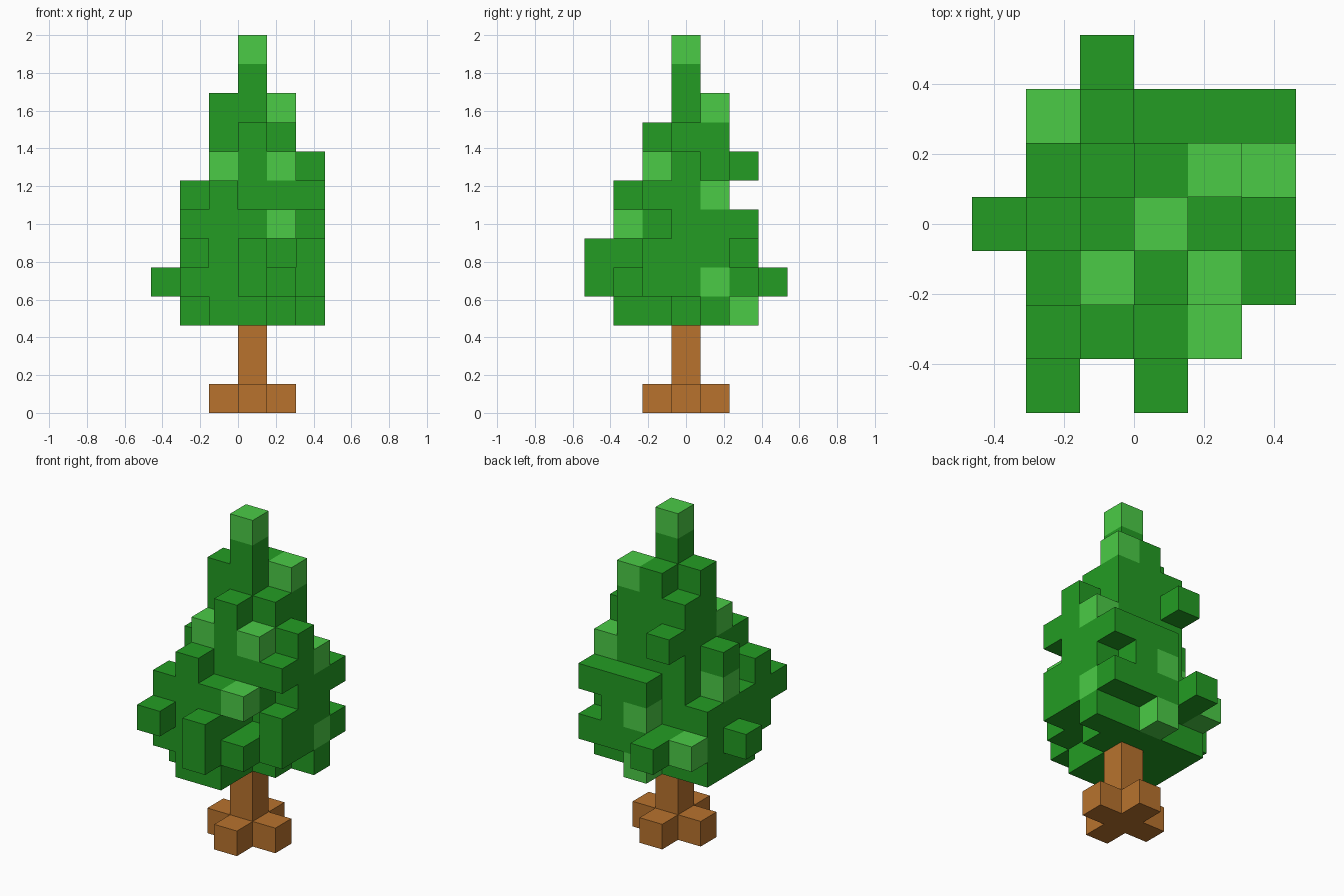
import bpy, bmesh
from mathutils import Vector

if "Cube" in bpy.data.objects:
    bpy.data.objects.remove(bpy.data.objects["Cube"])

S = 2 / 13                      # edge of one block; the tree is 13 blocks tall


def material(name, rgb):
    m = bpy.data.materials.new(name)
    m.diffuse_color = (*rgb, 1)
    m.use_nodes = True
    m.node_tree.nodes["Principled BSDF"].inputs["Base Color"].default_value = m.diffuse_color
    return m


GREEN = material("leaf green", (0.0168, 0.335, 0.0168))
LIGHT = material("light leaf green", (0.07, 0.597, 0.061))
BROWN = material("bark brown", (0.479, 0.171, 0.027))

leaves, bark = set(), set()


def layer(cells, k, first_row, *spans):
    """Fill one layer: spans of x blocks (first, last), row by row from front to back."""
    for j, (lo, hi) in enumerate(spans, first_row):
        cells.update((i, j, k) for i in range(lo, hi + 1))


# trunk with a cross-shaped foot
layer(bark, 0, -1, (0, 0), (-1, 1), (0, 0))
for k in (1, 2):
    layer(bark, k, 0, (0, 0))

# crown, bottom to top
layer(leaves, 3, -2, (-1, 0), (-2, 0), (-2, 1), (-2, 2), (0, 0))
layer(leaves, 4, -3, (0, 0), (-2, 1), (-2, 2), (-3, 2), (-2, 2), (-2, 2), (-1, -1))
layer(leaves, 5, -3, (0, 0), (-2, 0), (-2, 0), (-2, 2), (-2, 2), (0, 1))
layer(leaves, 6, -2, (-2, 1), (-1, 1), (-2, 2), (-1, 2), (0, 2))
layer(leaves, 7, -2, (-1, -1), (-1, 2), (-2, 2), (-1, 2))
layer(leaves, 8, -1, (-1, 1), (-1, 2), (-1, 1), (-1, -1))
layer(leaves, 9, -1, (0, 0), (-1, 1), (-1, 1))
layer(leaves, 10, 0, (-1, 0), (0, 1))
for k in (11, 12):
    layer(leaves, k, 0, (0, 0))
leaves |= {(-2, -3, 5), (2, -1, 5)}          # stray twigs

# sunlit blocks
sunlit = {(0, 2, 3), (2, 1, 4), (-2, 2, 4), (0, 2, 5), (1, -2, 6), (-2, 0, 6),
          (2, 1, 7), (-1, -1, 8), (1, -1, 8), (1, 1, 10), (0, 0, 12)}

solid = leaves | bark


def block_mesh(name, cells, mats, pick):
    """Skin the outside of a set of blocks, leaving out faces between neighbours."""
    bm = bmesh.new()
    corners = {}

    def corner(p):
        key = tuple(round(c * 2) for c in p)
        if key not in corners:
            corners[key] = bm.verts.new(p * S)
        return corners[key]

    for cell in sorted(cells):
        centre = Vector(cell) + Vector((0.5, 0, 0.5))
        for axis in range(3):
            for sign in (-1, 1):
                n = Vector((0, 0, 0))
                n[axis] = sign
                if tuple(int(c + d) for c, d in zip(cell, n)) in solid:
                    continue
                u = Vector((0, 0, 0))
                u[(axis + 1) % 3] = 0.5
                v = n.cross(u)
                mid = centre + n * 0.5
                f = bm.faces.new([corner(mid + w) for w in (-u - v, u - v, u + v, v - u)])
                f.material_index = pick(cell)
    me = bpy.data.meshes.new(name)
    bm.to_mesh(me)
    bm.free()
    for m in mats:
        me.materials.append(m)
    bpy.context.collection.objects.link(bpy.data.objects.new(name, me))


block_mesh("trunk", bark, [BROWN], lambda c: 0)
block_mesh("foliage", leaves, [GREEN, LIGHT], lambda c: int(c in sunlit))
